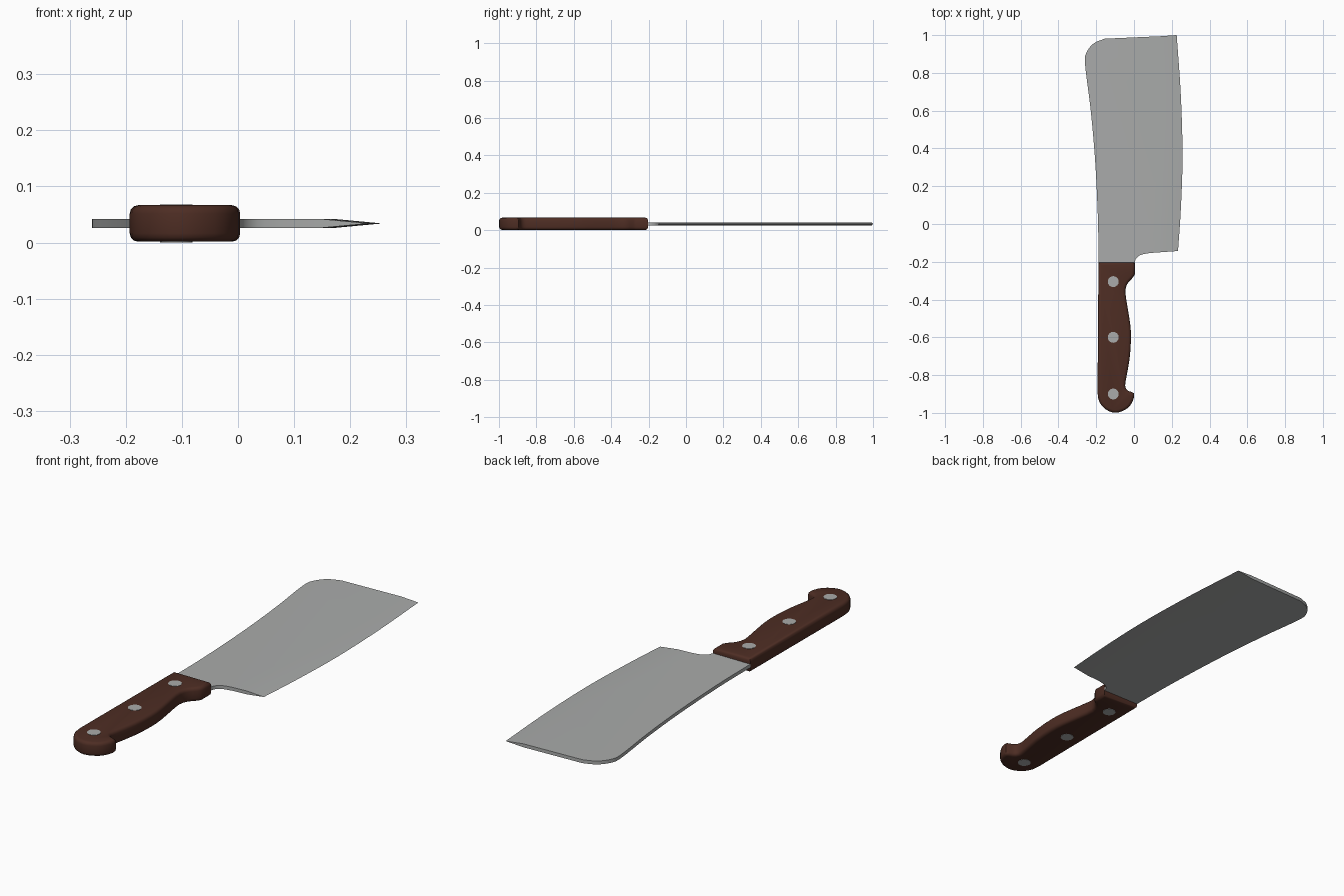
import bpy, bmesh, math
from mathutils import Vector

if "Cube" in bpy.data.objects:
    bpy.data.objects.remove(bpy.data.objects["Cube"])

MID = 0.034  # mid-plane height of the whole cleaver


def material(name, rgb):
    m = bpy.data.materials.new(name)
    m.diffuse_color = (*rgb, 1)
    m.use_nodes = True
    m.node_tree.nodes["Principled BSDF"].inputs["Base Color"].default_value = m.diffuse_color
    return m


steel = material("steel", (0.40, 0.41, 0.405))
wood = material("dark wood", (0.075, 0.026, 0.017))


def spline(pts, steps=4):
    """Smooth open curve through 2D points."""
    p = [Vector(q) for q in pts]
    p = [2 * p[0] - p[1]] + p + [2 * p[-1] - p[-2]]
    out = []
    for a, b, c, d in zip(p, p[1:], p[2:], p[3:]):
        for i in range(steps):
            t = i / steps
            out.append(0.5 * (2 * b + (c - a) * t + (2 * a - 5 * b + 4 * c - d) * t * t
                              + (3 * b - a - 3 * c + d) * t ** 3))
    return out + [p[-2]]


def finish(bm, name, mat, angle):
    bmesh.ops.recalc_face_normals(bm, faces=bm.faces)
    me = bpy.data.meshes.new(name)
    bm.to_mesh(me)
    bm.free()
    me.materials.append(mat)
    ob = bpy.data.objects.new(name, me)
    bpy.context.collection.objects.link(ob)
    bpy.ops.object.select_all(action='DESELECT')
    ob.select_set(True)
    bpy.context.view_layer.objects.active = ob
    bpy.ops.object.shade_smooth_by_angle(angle=math.radians(angle))
    return ob


# blade: flat body plus a strip tapering to the cutting edge
edge = spline([(0.233, -0.143), (0.248, 0.08), (0.257, 0.36), (0.248, 0.68), (0.226, 1.0)], 4)
n = len(edge)
shoulder = [Vector((e.x - 0.085, e.y + (-0.006 if i == 0 else -0.006 if i == n - 1 else 0)))
            for i, e in enumerate(edge)]
back = spline([(-0.155, 0.981), (-0.212, 0.957), (-0.25, 0.91), (-0.259, 0.845), (-0.23, 0.61),
               (-0.206, 0.34), (-0.191, 0.03), (-0.188, -0.2)], 4)
heel = spline([(0.004, -0.2), (0.012, -0.182), (0.035, -0.164), (0.08, -0.154)], 3)
tang = [Vector((-0.188, -0.22)), Vector((0.0, -0.22))]
body = shoulder + back + tang + heel
bm = bmesh.new()
layers = [[bm.verts.new((p.x, p.y, MID + s * 0.008)) for p in body] for s in (1, -1)]
tip = [bm.verts.new((p.x, p.y, MID)) for p in edge]
for L in layers:
    bm.faces.new(L)
    for i in range(n - 1):
        bm.faces.new((L[i], L[i + 1], tip[i + 1], tip[i]))
up, low = layers
for i in range(n - 1, len(body)):
    j = (i + 1) % len(body)
    bm.faces.new((up[i], up[j], low[j], low[i]))
for i in (0, n - 1):
    bm.faces.new((up[i], low[i], tip[i]))
finish(bm, "blade", steel, 30)

# handle: extruded outline with rounded rims
grip = spline([(0.004, -0.268), (-0.012, -0.29), (-0.034, -0.315), (-0.046, -0.355), (-0.036, -0.43),
               (-0.02, -0.53), (-0.016, -0.61), (-0.024, -0.72), (-0.044, -0.83), (-0.045, -0.866),
               (-0.03, -0.884), (0.0, -0.896), (-0.004, -0.93), (-0.025, -0.967), (-0.06, -0.99),
               (-0.097, -0.999), (-0.135, -0.99), (-0.17, -0.963), (-0.189, -0.925),
               (-0.193, -0.88)], 2)
outline = [Vector((-0.188, -0.203)), Vector((0.004, -0.203))] + grip
bm = bmesh.new()
face = bm.faces.new([bm.verts.new((p.x, p.y, 0.0015)) for p in outline])
ext = bmesh.ops.extrude_face_region(bm, geom=[face])
bmesh.ops.translate(bm, vec=(0, 0, 0.065),
                    verts=[g for g in ext["geom"] if isinstance(g, bmesh.types.BMVert)])
bmesh.ops.recalc_face_normals(bm, faces=bm.faces)
rims = [e for e in bm.edges if abs(e.verts[0].co.z - e.verts[1].co.z) < 1e-4]
bmesh.ops.bevel(bm, geom=rims, offset=0.015, segments=3, profile=0.5, affect='EDGES')
finish(bm, "handle", wood, 50)

# rivets: pins right through the handle
for k, y in enumerate((-0.305, -0.6, -0.9)):
    bm = bmesh.new()
    bmesh.ops.create_cone(bm, cap_ends=True, segments=16, radius1=0.029, radius2=0.029, depth=0.068)
    bmesh.ops.translate(bm, verts=bm.verts, vec=(-0.11, y, MID))
    finish(bm, f"rivet_{k + 1}", steel, 30)
